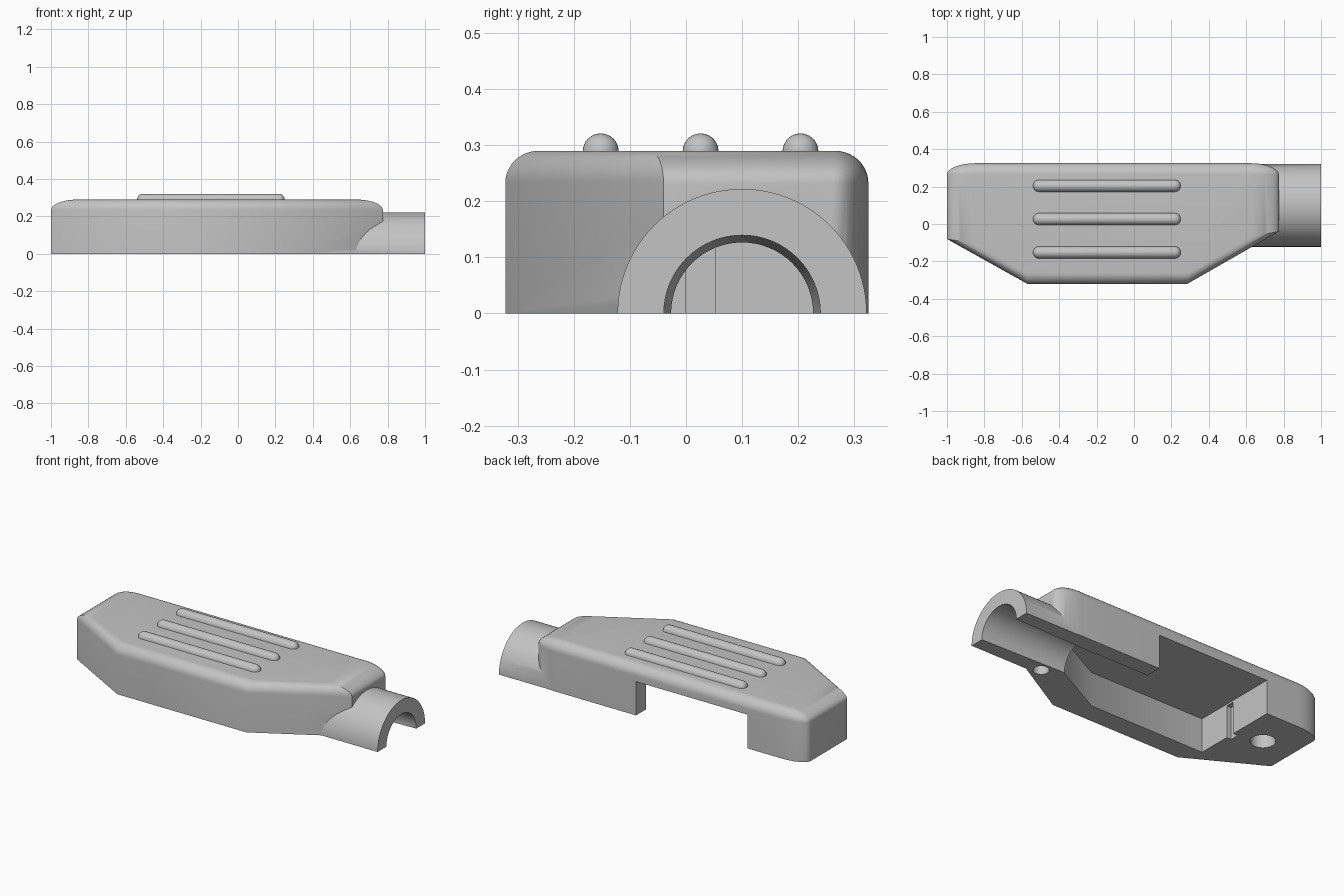
import bpy, bmesh, math
from mathutils import Matrix, Vector

cube = bpy.data.objects.get("Cube")
if cube:
    bpy.data.objects.remove(cube, do_unlink=True)

grey = bpy.data.materials.new("light grey plastic")
grey.use_nodes = True
grey.diffuse_color = (0.55, 0.55, 0.55, 1)
grey.node_tree.nodes["Principled BSDF"].inputs["Base Color"].default_value = (0.55, 0.55, 0.55, 1)


def add_object(name, bm):
    bmesh.ops.recalc_face_normals(bm, faces=bm.faces)
    mesh = bpy.data.meshes.new(name)
    bm.to_mesh(mesh)
    bm.free()
    mesh.materials.append(grey)
    obj = bpy.data.objects.new(name, mesh)
    bpy.context.collection.objects.link(obj)
    return obj


def loft(name, rings):
    """Closed solid through stacked rings with equal point counts."""
    bm = bmesh.new()
    loops = [[bm.verts.new(p) for p in ring] for ring in rings]
    for a, b in zip(loops, loops[1:]):
        for i in range(len(a)):
            j = (i + 1) % len(a)
            bm.faces.new((a[i], a[j], b[j], b[i]))
    bm.faces.new(loops[0])
    bm.faces.new(loops[-1])
    return add_object(name, bm)


def prism(name, outline, z0, z1):
    return loft(name, [[(x, y, z) for x, y in outline] for z in (z0, z1)])


def rod(name, start, end, r_start, r_end, sides=64):
    start, end = Vector(start), Vector(end)
    axis = end - start
    turn = axis.to_track_quat('Z', 'Y').to_matrix().to_4x4()
    bm = bmesh.new()
    bmesh.ops.create_cone(bm, cap_ends=True, segments=sides, radius1=r_start,
                          radius2=r_end, depth=axis.length,
                          matrix=Matrix.Translation((start + end) / 2) @ turn)
    return add_object(name, bm)


def combine(target, tool, operation):
    mod = target.modifiers.new(tool.name, 'BOOLEAN')
    mod.operation, mod.object, mod.solver = operation, tool, 'EXACT'
    bpy.context.view_layer.objects.active = target
    bpy.ops.object.modifier_apply(modifier=mod.name)
    bpy.data.objects.remove(tool, do_unlink=True)


def smooth(obj):
    bpy.ops.object.select_all(action='DESELECT')
    obj.select_set(True)
    bpy.context.view_layer.objects.active = obj
    bpy.ops.object.shade_smooth_by_angle(angle=math.radians(30))


def body_outline(k, z):
    """Body outline, drawn in by the share k of the edge rounding."""
    x0, x1 = -1 + 0.14 * k, 0.775 - 0.14 * k
    back, front = 0.325 - 0.06 * k, -0.322 + 0.06 * k
    rx, ry = 0.15 * (1.02 - k), 0.06 * (1.02 - k)
    left = lambda x: -0.08 - 0.558 * (x + 1) + 0.055 * k
    right = lambda x: -0.04 + 0.571 * (x - 0.775) + 0.055 * k
    pts = [(x0, left(x0)),
           (-1 - (front + 0.08 - 0.055 * k) / 0.558, front),
           (0.775 + (front + 0.04 - 0.055 * k) / 0.571, front),
           (x1, right(x1))]
    # rounded back corners
    for cx, first in ((x1 - rx, 0), (x0 + rx, 90)):
        for i in range(9):
            a = math.radians(first + i * 90 / 8)
            pts.append((cx + rx * math.cos(a), back - ry + ry * math.sin(a)))
    return [(x, y, z) for x, y in pts]


# Main shell with rounded upper edge
rings = [body_outline(0, -0.3)]
for i in range(11):
    a = math.radians(9 * i)
    rings.append(body_outline(1 - math.cos(a), 0.233 + 0.057 * math.sin(a)))
shell = loft("connector_shell", rings)

# Cable sleeve, cut with the shell to a half at the parting plane
combine(shell, rod("cable_sleeve", (0.4, 0.1, 0), (1, 0.1, 0), 0.222, 0.222, 96), 'UNION')
combine(shell, prism("parting_cut", [(-2, -1), (2, -1), (2, 1), (-2, 1)], -1, 0), 'DIFFERENCE')

# Cable bore, inner chamber open at the back, and end-wall notch
combine(shell, rod("bore", (0.38, 0.1, 0), (1.02, 0.1, 0), 0.125, 0.14, 64), 'DIFFERENCE')
chamber = [(0.45, -0.03), (0.12, -0.2), (-0.63, -0.2), (-0.63, 0.5),
           (0.1, 0.5), (0.1, 0.23), (0.45, 0.23)]
combine(shell, prism("chamber", chamber, -0.1, 0.2), 'DIFFERENCE')
notch = [(-0.66, 0), (-0.5, 0), (-0.5, 0.052), (-0.66, 0.052)]
combine(shell, prism("notch", notch, -0.1, 0.19), 'DIFFERENCE')

# Blind peg holes
for x, y, r in ((-0.8, 0.09, 0.067), (0.56, -0.085, 0.043)):
    combine(shell, rod("peg_hole", (x, y, -0.1), (x, y, 0.16), r, r, 32), 'DIFFERENCE')
smooth(shell)

# Rounded grip ridges on top
for n, y in enumerate((-0.152, 0.026, 0.204)):
    bm = bmesh.new()
    bmesh.ops.create_uvsphere(bm, u_segments=24, v_segments=16, radius=0.032,
                              matrix=Matrix.Rotation(math.pi / 2, 4, 'Y'))
    cut = bmesh.ops.bisect_plane(bm, geom=bm.verts[:] + bm.edges[:] + bm.faces[:],
                                 plane_co=(0, 0, 0), plane_no=(0, 0, 1),
                                 clear_inner=True, dist=1e-5)
    # split at the middle ring and stretch into a long bar
    middle = [e for e in bm.edges if all(abs(v.co.x) < 1e-5 for v in e.verts)]
    bmesh.ops.split_edges(bm, edges=middle)
    for f in bm.faces:
        side = 1 if f.calc_center_median().x > 0 else -1
        for v in f.verts:
            v.tag = side > 0
    for v in bm.verts:
        v.co.x += 0.363 if v.tag else -0.363
    bmesh.ops.bridge_loops(bm, edges=[e for e in bm.edges if e.is_boundary and
                           all(abs(abs(v.co.x) - 0.363) < 1e-4 for v in e.verts)])
    bmesh.ops.translate(bm, verts=bm.verts, vec=(-0.145, y, 0.289))
    smooth(add_object("grip_ridge_%d" % (n + 1), bm))
